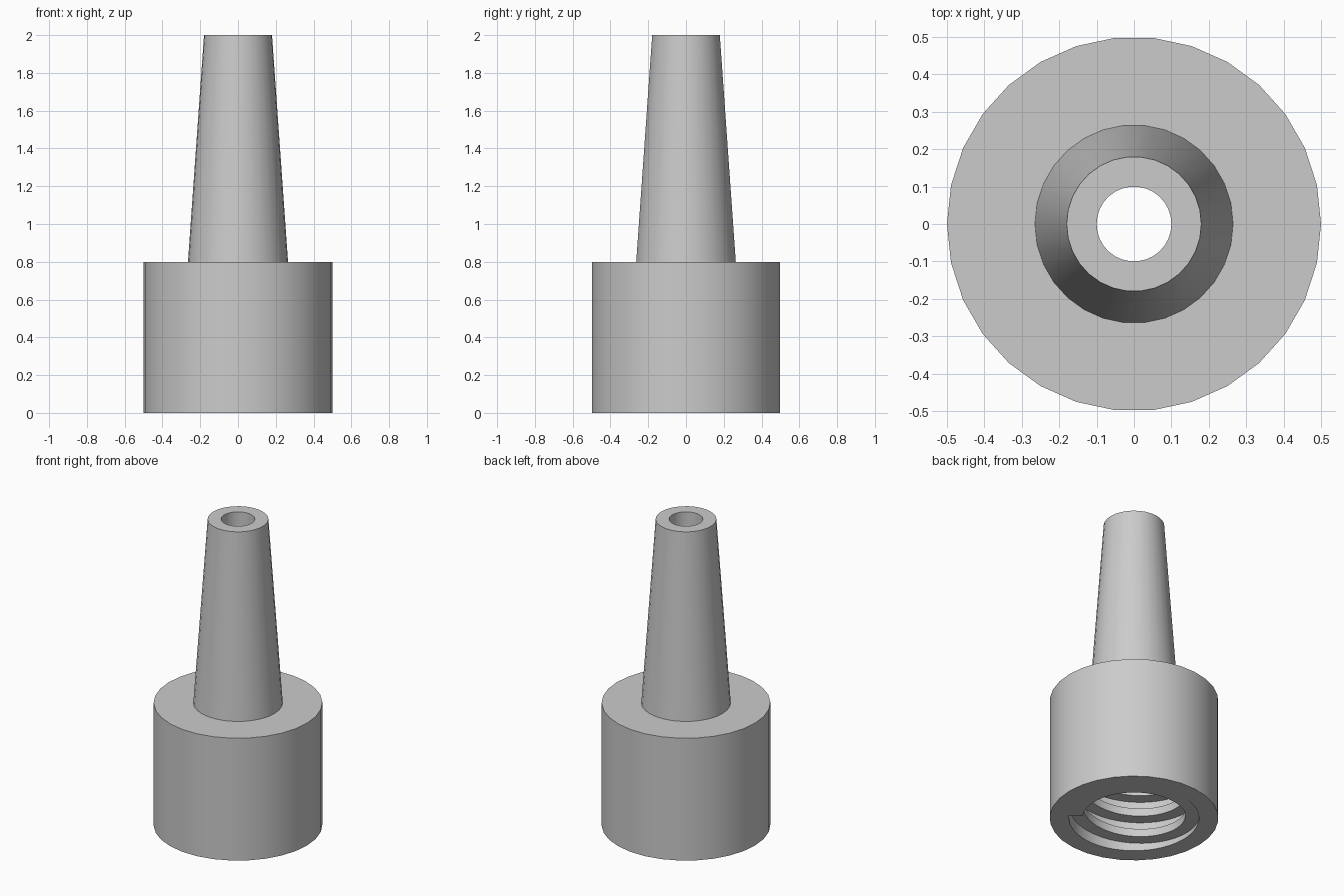
import bpy, bmesh
from math import sin, cos, tau
from mathutils import Vector

cube = bpy.data.objects.get("Cube")
if cube:
    bpy.data.objects.remove(cube)

SIDES = 30
THREAD_SIDES = 60
PITCH = 0.14
SOCKET_TOP = 0.6
MINOR, MAJOR = 0.305, 0.385

grey = bpy.data.materials.new("light_grey")
grey.use_nodes = True
grey.diffuse_color = (0.6, 0.6, 0.6, 1)
grey.node_tree.nodes["Principled BSDF"].inputs["Base Color"].default_value = (0.6, 0.6, 0.6, 1)


def ring_point(bm, radius, angle, z):
    return bm.verts.new((radius * cos(angle), radius * sin(angle), z))


def join_rows(bm, a, b):
    """Bridge two equal rows of vertices with quads."""
    for i in range(len(a) - 1):
        bm.faces.new((a[i], a[i + 1], b[i + 1], b[i]))


def add_thread(bm):
    """Square helical groove, trimmed flat at both ends of the socket."""
    low, high = 0.097, 0.73
    section = [(low, MINOR), (low, MAJOR), (high, MAJOR), (high, MINOR), (low + 1, MINOR)]
    turns = int(SOCKET_TOP / PITCH) + 2
    previous = None
    for i in range(-2 * THREAD_SIDES, turns * THREAD_SIDES + 1):
        turn = i / THREAD_SIDES
        row = [ring_point(bm, r, turn * tau, PITCH * (turn + s)) for s, r in section]
        if previous:
            join_rows(bm, previous, row)
        previous = row
    bmesh.ops.remove_doubles(bm, verts=bm.verts[:], dist=0.0001)
    for z, direction in ((0, -1), (SOCKET_TOP, 1)):
        bmesh.ops.bisect_plane(bm, geom=bm.verts[:] + bm.edges[:] + bm.faces[:], dist=0.00001,
                               plane_co=(0, 0, z), plane_no=(0, 0, direction), clear_outer=True)


def add_lathe(bm, profile):
    rings = []
    for r, z in profile:
        ring = [ring_point(bm, r, tau * i / SIDES, z) for i in range(SIDES)]
        rings.append(ring + ring[:1])
    for a, b in zip(rings, rings[1:]):
        join_rows(bm, a, b)


def fill_level(bm, z):
    """Flat ring between the open loops lying at one height."""
    edges = [e for e in bm.edges if e.is_boundary and all(abs(v.co.z - z) < 0.0005 for v in e.verts)]
    bmesh.ops.triangle_fill(bm, edges=edges, use_beauty=True, normal=Vector((0, 0, 1)))


bm = bmesh.new()
add_thread(bm)
# Collar, tapered spout and straight bore
add_lathe(bm, [(0.5, 0), (0.5, 0.8), (0.265, 0.8), (0.18, 2), (0.1, 2), (0.1, SOCKET_TOP)])
# Bottom rim and socket ceiling
fill_level(bm, 0)
fill_level(bm, SOCKET_TOP)
bmesh.ops.recalc_face_normals(bm, faces=bm.faces[:])

mesh = bpy.data.meshes.new("threaded_nozzle")
bm.to_mesh(mesh)
bm.free()
mesh.materials.append(grey)
nozzle = bpy.data.objects.new("threaded_nozzle", mesh)
bpy.context.collection.objects.link(nozzle)
bpy.ops.object.select_all(action="DESELECT")
nozzle.select_set(True)
bpy.context.view_layer.objects.active = nozzle
bpy.ops.object.shade_smooth_by_angle(angle=0.52)
